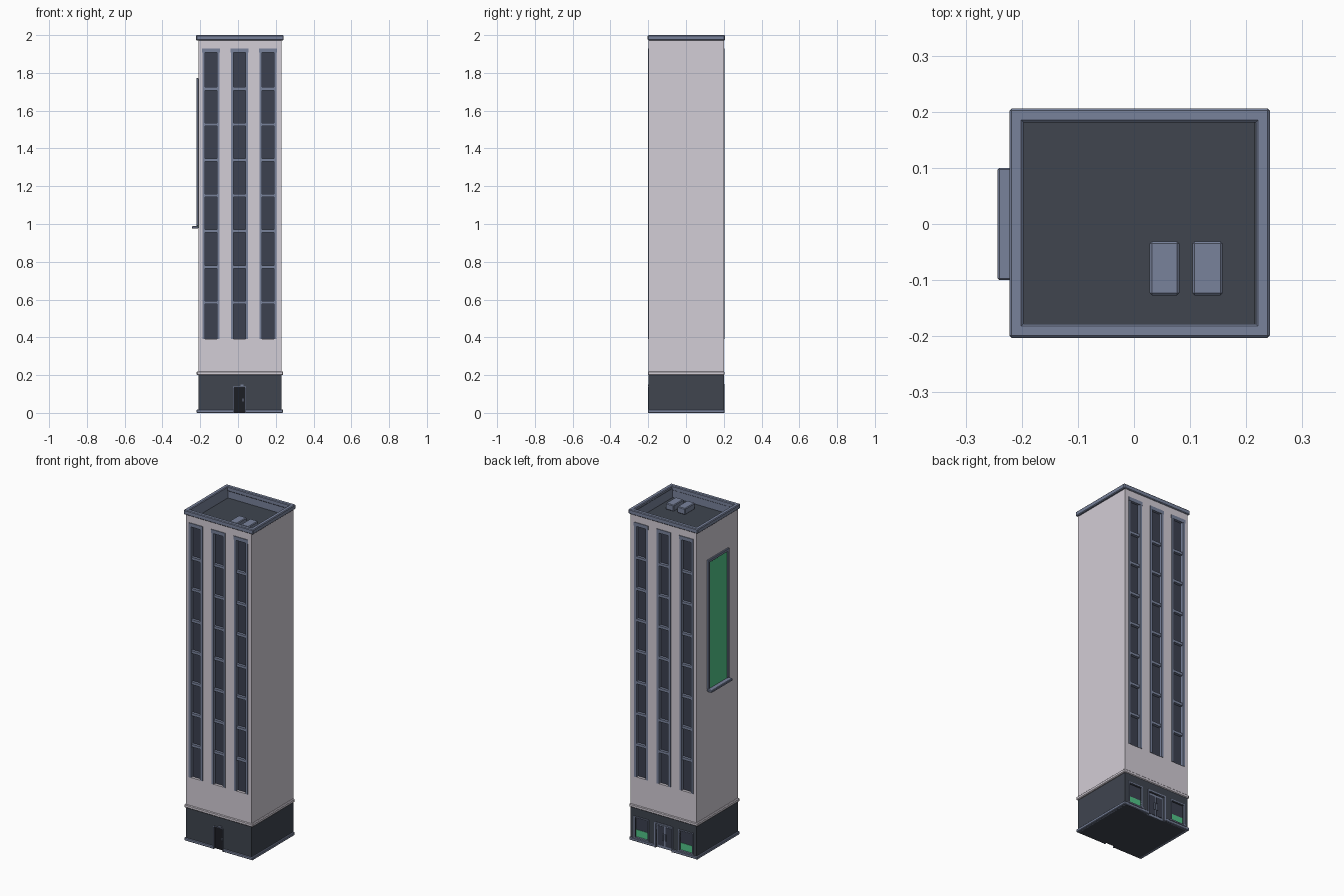
import bpy, bmesh

if "Cube" in bpy.data.objects:
    bpy.data.objects.remove(bpy.data.objects["Cube"])

CX, CY = 0.010, 0.001            # tower centre
HW, HD = 0.220, 0.199            # tower half width / half depth
COLS = [-0.143, 0.008, 0.159]    # window strip centres


def mat(name, rgb):
    m = bpy.data.materials.new(name)
    m.diffuse_color = (*rgb, 1)
    m.use_nodes = True
    m.node_tree.nodes["Principled BSDF"].inputs["Base Color"].default_value = m.diffuse_color
    return m


WALL = mat("pale wall", (0.65, 0.61, 0.67))
BASE = mat("charcoal stone", (0.050, 0.059, 0.078))
TRIM = mat("slate trim", (0.19, 0.225, 0.33))
GLASS = mat("dark glass", (0.045, 0.053, 0.08))
GREEN = mat("green panel", (0.085, 0.56, 0.25))
DOOR = mat("black door", (0.012, 0.013, 0.018))


def box(name, x0, x1, y0, y1, z0, z1, m, bevel=0.0):
    """Axis-aligned box between two corners, edges optionally bevelled."""
    bm = bmesh.new()
    bmesh.ops.create_cube(bm, size=1)
    for v in bm.verts:
        v.co = ((x0 + x1) / 2 + v.co.x * (x1 - x0),
                (y0 + y1) / 2 + v.co.y * (y1 - y0),
                (z0 + z1) / 2 + v.co.z * (z1 - z0))
    if bevel:
        bmesh.ops.bevel(bm, geom=bm.edges[:], offset=bevel, segments=1, affect='EDGES')
    me = bpy.data.meshes.new(name)
    bm.to_mesh(me)
    bm.free()
    me.materials.append(m)
    ob = bpy.data.objects.new(name, me)
    bpy.context.collection.objects.link(ob)
    return ob


def facade(name, s, x0, x1, d0, d1, z0, z1, m, bevel=0.0):
    """Box on the front (s=-1) or back (s=1); d is measured outwards from the wall."""
    ya, yb = CY + s * (HD + d0), CY + s * (HD + d1)
    return box(name, x0, x1, min(ya, yb), max(ya, yb), z0, z1, m, bevel)


def cut(ob, cutters):
    for c in cutters:
        c.hide_render = True
        mod = ob.modifiers.new("cut", 'BOOLEAN')
        mod.operation, mod.solver, mod.object = 'DIFFERENCE', 'EXACT', c
        bpy.context.view_layer.objects.active = ob
        bpy.ops.object.modifier_apply(modifier=mod.name)
        bpy.data.objects.remove(c)


X0, X1, Y0, Y1 = CX - HW, CX + HW, CY - HD, CY + HD

# tower shaft with recessed window strips and sunken roof
tower = box("tower_shaft", X0, X1, Y0, Y1, 0.2, 1.985, WALL)
cuts = [box("roof_cutter", -0.197, 0.215, -0.18, 0.185, 1.93, 2.1, WALL)]
for s in (-1, 1):
    for c in COLS:
        cuts.append(facade("strip_cutter", s, c - 0.032, c + 0.032, -0.016, 0.05, 0.39, 1.912, WALL))
cut(tower, cuts)
tower.data.materials.clear()
for m in (WALL, GLASS, TRIM, BASE):
    tower.data.materials.append(m)
for p in tower.data.polygons:
    x, y, z = p.center
    inside = X0 + 0.005 < x < X1 - 0.005 and Y0 + 0.005 < y < Y1 - 0.005
    p.material_index = 0
    if z > 1.92 and inside:
        p.material_index = 3 if p.normal.z > 0.5 else 2
    elif 0.385 < z < 1.92 and X0 + 0.005 < x < X1 - 0.005 and abs(y - CY) < HD - 0.004:
        p.material_index = 1 if abs(p.normal.y) > 0.5 else (2 if z > 0.4 else 0)

# window strip frames and floor bars, front and back
for s in (-1, 1):
    for c in COLS:
        for e in (-1, 1):
            xa, xb = sorted((c + e * 0.031, c + e * 0.046))
            facade("strip_jamb", s, xa, xb, -0.004, 0.003, 0.39, 1.912, TRIM)
        facade("strip_head", s, c - 0.048, c + 0.048, -0.004, 0.004, 1.908, 1.93, TRIM)
        for i in range(7):
            z = 0.585 + i * 0.1885
            facade("floor_bar", s, c - 0.032, c + 0.032, -0.017, 0.0, z - 0.008, z + 0.008, TRIM)

# base storey with openings for the doors and shop windows
base = box("base_storey", X0, X1, Y0, Y1, 0, 0.203, BASE)
SHOPS = [(0.115, 0.200), (-0.182, -0.097)]
cut(base, [facade("door_cutter", -1, -0.022, 0.038, -0.015, 0.05, -0.05, 0.135, BASE),
           facade("entry_cutter", 1, -0.045, 0.061, -0.015, 0.05, -0.05, 0.145, BASE)] +
    [facade("shop_cutter", 1, a, b, -0.012, 0.05, 0.025, 0.145, BASE) for a, b in SHOPS])

# ledges around the base
g = 0.009
box("ledge", X0 - g, X1 + g, Y0 - 0.004, Y1 + 0.004, 0.2, 0.22, WALL, 0.004)
for n, a in (("plinth_front", (X0 - g, -0.024, Y0 - 0.004, Y0 + 0.01)),
             ("plinth_front", (0.04, X1 + g, Y0 - 0.004, Y0 + 0.01)),
             ("plinth_back", (X0 - g, -0.047, Y1 - 0.01, Y1 + 0.004)),
             ("plinth_back", (0.063, X1 + g, Y1 - 0.01, Y1 + 0.004)),
             ("plinth_side", (X0 - g, X0 + 0.01, Y0 - 0.004, Y1 + 0.004)),
             ("plinth_side", (X1 - 0.01, X1 + g, Y0 - 0.004, Y1 + 0.004))):
    box(n, *a, 0, 0.018, TRIM, 0.003)


def frame(name, s, a, b, z0, z1, w=0.007):
    """Raised surround on two sides and the top."""
    facade(name + "_jamb", s, a - w, a, -0.012, 0.004, z0, z1, TRIM)
    facade(name + "_jamb", s, b, b + w, -0.012, 0.004, z0, z1, TRIM)
    facade(name + "_head", s, a - w, b + w, -0.012, 0.004, z1, z1 + w, TRIM)


# front service door
facade("service_door", -1, -0.022, 0.038, -0.016, -0.011, 0, 0.135, DOOR)
frame("service_door", -1, -0.022, 0.038, 0, 0.135, 0.004)
facade("door_lamp", -1, 0.012, 0.030, -0.002, 0.004, 0.143, 0.150, TRIM)
facade("door_handle", -1, 0.024, 0.029, -0.012, -0.006, 0.06, 0.075, TRIM)

# back entrance with two glazed leaves
frame("entrance", 1, -0.045, 0.061, 0, 0.145, 0.009)
facade("entrance_panel", 1, -0.045, 0.061, -0.016, -0.010, 0, 0.145, TRIM)
for a, b in ((-0.037, 0.003), (0.013, 0.053)):
    facade("entrance_glass", 1, a, b, -0.011, -0.008, 0.015, 0.132, GLASS)
for x in (-0.001, 0.017):
    facade("entrance_handle", 1, x - 0.003, x + 0.003, -0.010, -0.001, 0.05, 0.09, TRIM)

# back shop windows with a green lower band
for a, b in SHOPS:
    frame("shop_window", 1, a, b, 0.025, 0.145)
    facade("shop_sill", 1, a - 0.009, b + 0.009, -0.012, 0.005, 0.018, 0.026, TRIM)
    facade("shop_glass", 1, a, b, -0.013, -0.009, 0.025, 0.145, GLASS)
    facade("shop_green_band", 1, a, b, -0.010, -0.007, 0.025, 0.068, GREEN)

# parapet coping
px0, px1, py0, py1, t = -0.222, 0.242, -0.203, 0.206, 0.025
for n, a in (("coping_front", (px0, px1, py0, py0 + t)), ("coping_back", (px0, px1, py1 - t, py1)),
             ("coping_left", (px0, px0 + t, py0, py1)), ("coping_right", (px1 - t, px1, py0, py1))):
    box(n, *a, 1.972, 2.0, TRIM, 0.004)

# roof units
for a, b in ((0.028, 0.081), (0.104, 0.158)):
    box("roof_unit", a, b, -0.127, -0.031, 1.93, 1.968, TRIM, 0.004)

# billboard on the left wall
bx = X0 - 0.011
box("billboard_panel", X0 - 0.006, X0, -0.09, 0.09, 0.985, 1.76, GREEN)
for y in (-0.092, 0.092):
    box("billboard_side", bx, X0, y - 0.008, y + 0.008, 0.99, 1.77, TRIM, 0.002)
box("billboard_top", bx, X0, -0.1, 0.1, 1.755, 1.772, TRIM, 0.002)
box("billboard_shelf", -0.243, X0, -0.1, 0.1, 0.975, 0.99, TRIM, 0.003)
